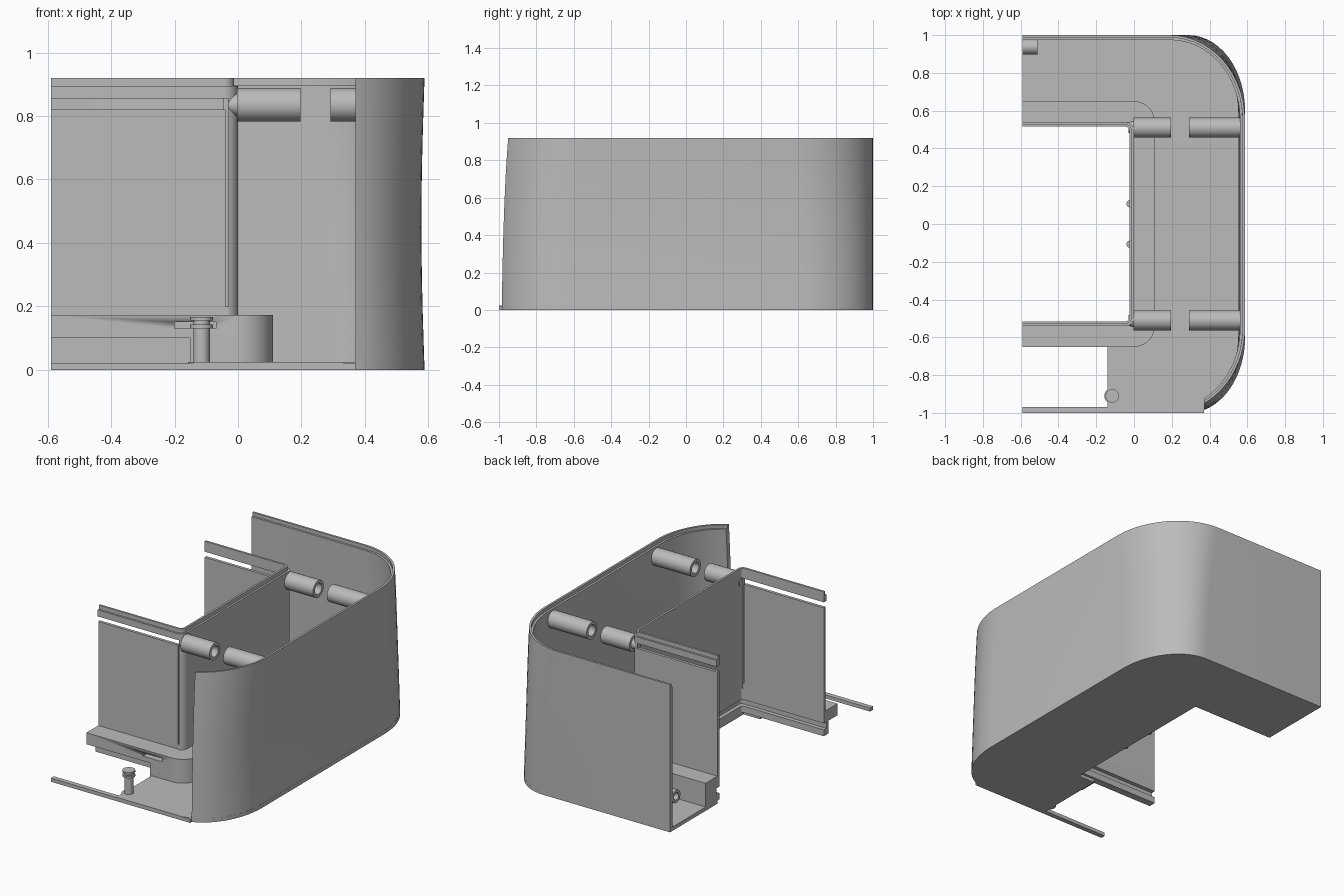
import bpy, bmesh, math
from mathutils import Matrix

cube = bpy.data.objects.get("Cube")
if cube:
    bpy.data.objects.remove(cube, do_unlink=True)

grey = bpy.data.materials.new("plain grey")
grey.use_nodes = True
colour = (0.5, 0.5, 0.5, 1)
grey.diffuse_color = colour
grey.node_tree.nodes["Principled BSDF"].inputs["Base Color"].default_value = colour

LEFT = -0.59      # open end of the housing
HEIGHT = 0.92


def finish(name, bm):
    """Turn a bmesh into a shaded object."""
    bmesh.ops.recalc_face_normals(bm, faces=bm.faces)
    mesh = bpy.data.meshes.new(name)
    bm.to_mesh(mesh)
    bm.free()
    mesh.materials.append(grey)
    obj = bpy.data.objects.new(name, mesh)
    bpy.context.collection.objects.link(obj)
    bpy.ops.object.select_all(action="DESELECT")
    obj.select_set(True)
    bpy.context.view_layer.objects.active = obj
    bpy.ops.object.shade_smooth_by_angle(angle=math.radians(30))
    return obj


def u_path(right, half, rx, ry, front=LEFT, back=LEFT, n=14):
    """U-shaped path from the front arm, round two corners, to the back arm."""
    cx, cy = right - rx, half - ry
    start = math.acos((front - cx) / rx) if front > cx else math.pi / 2
    pts = [(front, -cy - ry * math.sin(start))]
    for i in range(n + 1):
        a = start * (1 - i / n)
        pts.append((cx + rx * math.cos(a), -cy - ry * math.sin(a)))
    for i in range(n + 1):
        a = math.pi / 2 * i / n
        pts.append((cx + rx * math.cos(a), cy + ry * math.sin(a)))
    return pts + [(back, half)]


def loft(name, sections):
    """Wall through sections of (z, outer path, inner path)."""
    bm = bmesh.new()
    loops = []
    for z, outer, inner in sections:
        loops.append([bm.verts.new((x, y, z)) for x, y in outer + inner[::-1]])
    m = len(loops[0])
    for low, high in zip(loops, loops[1:]):
        for i in range(m):
            j = (i + 1) % m
            bm.faces.new((low[i], low[j], high[j], high[i]))
    for loop in (loops[0], loops[-1]):
        for i in range(m // 2 - 1):
            bm.faces.new((loop[i], loop[i + 1], loop[m - 2 - i], loop[m - 1 - i]))
    bmesh.ops.remove_doubles(bm, verts=bm.verts, dist=1e-5)
    return finish(name, bm)


def u_band(name, z0, z1, outer, inner, front=LEFT, back=LEFT):
    """Straight U wall; outer and inner are (right, half depth, radius)."""
    o, i = [u_path(r, h, c, c, front, back) for r, h, c in (outer, inner)]
    return loft(name, [(z0, o, i), (z1, o, i)])


def box(name, x0, x1, y0, y1, z0, z1):
    bm = bmesh.new()
    bmesh.ops.create_cube(bm, size=1)
    for v in bm.verts:
        v.co = [lo if c < 0 else hi for c, lo, hi in
                zip(v.co, (x0, y0, z0), (x1, y1, z1))]
    return finish(name, bm)


def tube(name, x0, x1, y, z, r0, r1, hole, n=32):
    """Hollow tube along x."""
    bm = bmesh.new()
    rings = []
    for x, r in ((x0, r0), (x1, r1), (x1, hole), (x0, hole)):
        rings.append([bm.verts.new((x, y + r * math.cos(math.tau * k / n),
                                    z + r * math.sin(math.tau * k / n))) for k in range(n)])
    for a, b in zip(rings, rings[1:] + rings[:1]):
        for k in range(n):
            bm.faces.new((a[k], a[k - 1], b[k - 1], b[k]))
    return finish(name, bm)


def disc(name, x, y, z0, z1, r):
    bm = bmesh.new()
    bmesh.ops.create_cone(bm, cap_ends=True, segments=24, radius1=r, radius2=r,
                          depth=z1 - z0, matrix=Matrix.Translation((x, y, (z0 + z1) / 2)))
    return finish(name, bm)


# Outer wall: corners grow rounder towards the top, thin lip along the rim
def outer_section(z, thick):
    t = (z / HEIGHT) ** 2.5
    rx, ry = 0.3 + 0.1 * t, 0.4 + 0.05 * t
    right = 0.588 - 0.01 * math.sin(math.pi * z / HEIGHT)
    return (z, u_path(right, 1, rx, ry, 0.37),
            u_path(right - thick, 1 - thick, rx - thick, ry - thick, 0.37))


RIM = HEIGHT - 0.022
sections = [outer_section(RIM * i / 10, 0.026) for i in range(11)]
sections += [outer_section(RIM, 0.013), outer_section(HEIGHT, 0.013)]
loft("outer_wall", sections)

# Floor with the central opening, and the sill across the front
bm = bmesh.new()
outline = u_path(0.588, 1, 0.3, 0.4, front=-0.14)
outline += [(LEFT, 0.53), (-0.025, 0.53), (-0.025, -0.53), (-0.14, -0.53)]
base = bm.faces.new([bm.verts.new((x, y, 0)) for x, y in outline])
top = bmesh.ops.extrude_face_region(bm, geom=[base])["geom"]
for v in top:
    if isinstance(v, bmesh.types.BMVert):
        v.co.z = 0.024
bmesh.ops.remove_doubles(bm, verts=bm.verts, dist=1e-5)
finish("floor", bm)
box("front_sill", LEFT, 0.37, -1, -0.97, 0, 0.022)

# Ledge around the inner wall, with grooved inner side
u_band("ledge_base", 0.005, 0.1, (0.11, 0.65, 0.11), (-0.002, 0.54, 0.02), front=-0.15)
ledge = u_band("ledge_top", 0.1, 0.172, (0.11, 0.65, 0.11), (-0.025, 0.515, 0.02))
u_band("ledge_web", 0.02, 0.1, (0.02, 0.56, 0.04), (-0.002, 0.54, 0.02))
u_band("ledge_rib", 0.02, 0.06, (0.01, 0.55, 0.04), (-0.025, 0.515, 0.02))

# Slot in the front of the ledge
slot = box("slot_cutter", -0.2, -0.07, -0.7, -0.615, 0.13, 0.15)
slot.hide_render = True
slot.hide_set(True)
cut = ledge.modifiers.new("slot", "BOOLEAN")
cut.operation = "DIFFERENCE"
cut.object = slot

# Inner wall with rounded corners, then the rim strip in two steps
u_band("inner_wall", 0.1, 0.87, (0, 0.54, 0.045), (-0.025, 0.515, 0.02), -0.03, -0.03)
u_band("inner_rim", 0.855, 0.895, (0, 0.54, 0.045), (-0.025, 0.515, 0.02))
u_band("inner_rim_lip", 0.895, HEIGHT, (-0.012, 0.528, 0.033), (-0.025, 0.515, 0.02))

for side, s in (("front", -1), ("back", 1)):
    y0, y1 = sorted((s * 0.515, s * 0.533))
    # Side panel, separated by slits from the rim and the inner wall
    box(side + "_panel", LEFT, -0.04, y0, y1, 0.15, 0.82)
    box(side + "_panel_foot", -0.05, -0.025, y0, y1, 0.15, 0.2)
    # Screw tubes in line between the inner and outer walls
    y = s * 0.51
    tube(side + "_inner_tube", -0.003, 0.197, y, 0.835, 0.053, 0.053, 0.034)
    tube(side + "_tube_neck", -0.03, 0, y, 0.835, 0.028, 0.036, 0.02)
    tube(side + "_outer_tube", 0.292, 0.565, y, 0.835, 0.053, 0.053, 0.034)
    # Small catch on the edge of the opening
    disc(side + "_catch", -0.02, s * 0.107, 0.005, 0.05, 0.02)

# Short boss inside the back wall
tube("back_boss", LEFT, -0.51, 0.938, 0.2, 0.04, 0.04, 0.022)

# Post standing on the front of the floor
disc("post_base", -0.115, -0.91, 0, 0.024, 0.042)
disc("post", -0.115, -0.91, 0.02, 0.165, 0.026)
for z in (0.13, 0.155):
    disc("post_collar", -0.115, -0.91, z, z + 0.012, 0.036)
